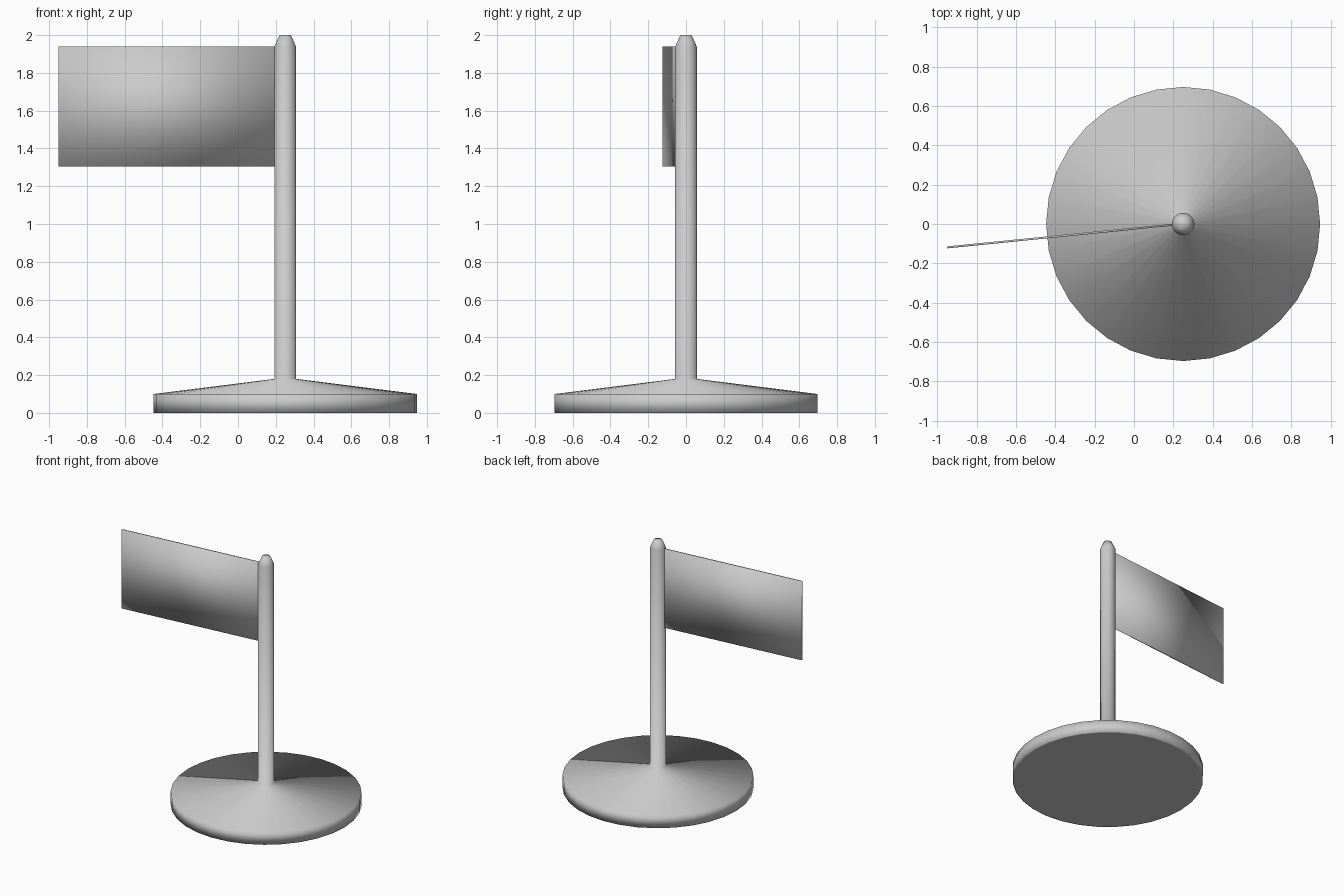
import bpy, bmesh, math
from mathutils import Matrix, Vector

if "Cube" in bpy.data.objects:
    bpy.data.objects.remove(bpy.data.objects["Cube"])

CENTRE_X = 0.25
SIDES = 32


def finish(name, bm):
    bmesh.ops.recalc_face_normals(bm, faces=bm.faces)
    mesh = bpy.data.meshes.new(name)
    bm.to_mesh(mesh)
    bm.free()
    for p in mesh.polygons:
        p.use_smooth = True
    obj = bpy.data.objects.new(name, mesh)
    bpy.context.collection.objects.link(obj)
    return obj


def lathe(name, profile):
    """Turn (radius, z) points into a closed round solid."""
    bm = bmesh.new()
    rings = []
    for r, z in profile:
        rings.append([bm.verts.new((r * math.sin(2 * math.pi * i / SIDES),
                                    r * math.cos(2 * math.pi * i / SIDES), z))
                      for i in range(SIDES)])
    for a, b in zip(rings, rings[1:]):
        for i in range(SIDES):
            j = (i + 1) % SIDES
            bm.faces.new((a[i], a[j], b[j], b[i]))
    bm.faces.new(rings[0])
    bm.faces.new(rings[-1])
    obj = finish(name, bm)
    obj.location.x = CENTRE_X
    return obj


# Round foot, sloped top and pole with chamfered tip, turned as one piece
lathe("base_and_pole", [(0.685, 0), (0.697, 0), (0.697, 0.1), (0.057, 0.18),
                        (0.057, 1.94), (0.03, 2.0)])

# Thin flag panel, swung slightly forward from the pole
start, end = Vector((0.205, -0.003)), Vector((-0.95, -0.119))
span = end - start
mid = (start + end) / 2
bm = bmesh.new()
bmesh.ops.create_cube(bm, size=1, matrix=Matrix.Diagonal((span.length, 0.01, 0.635, 1)))
flag = finish("flag_panel", bm)
flag.location = (mid.x, mid.y, 1.6225)
flag.rotation_euler.z = math.atan2(-span.y, -span.x)
